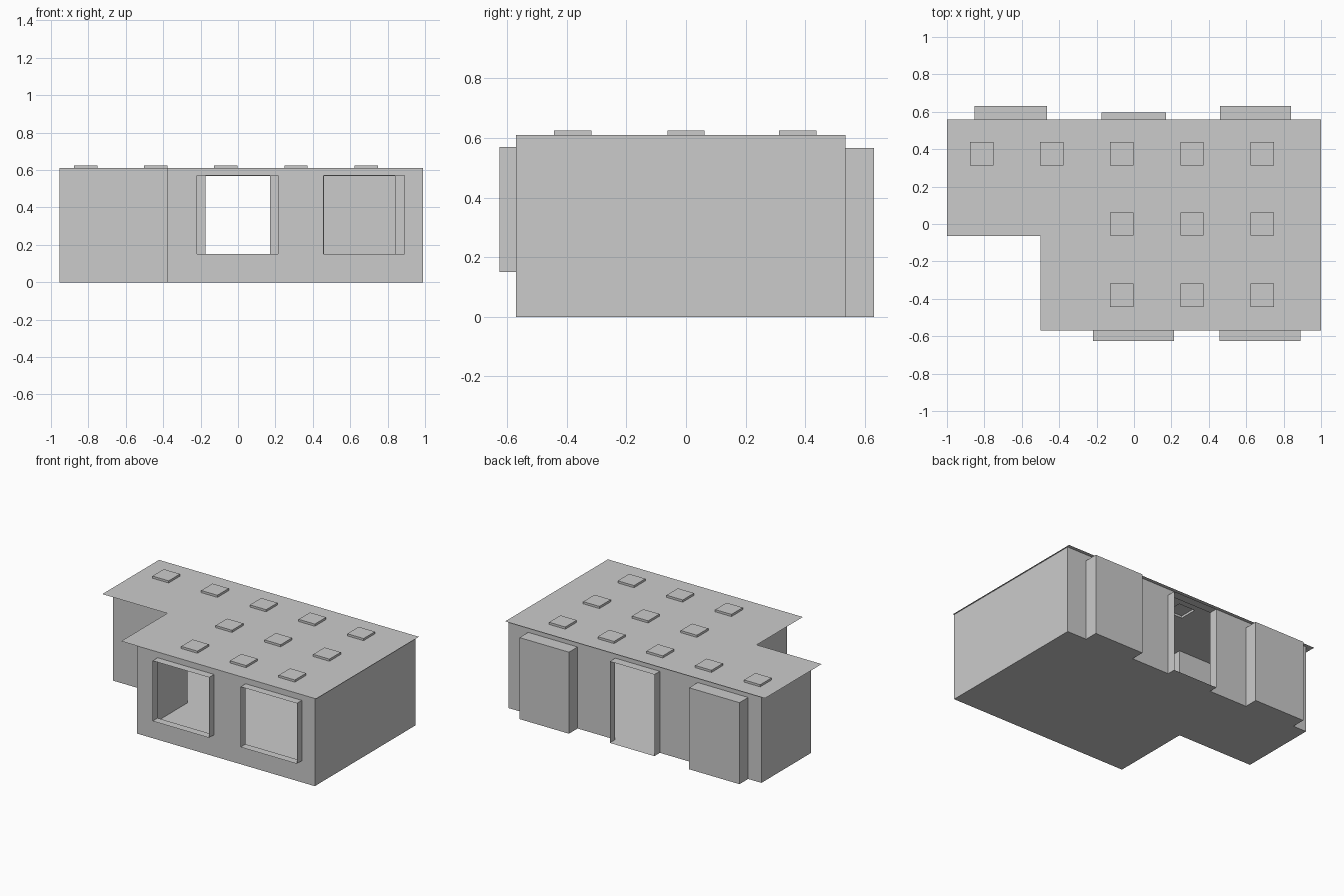
import bpy, bmesh
from mathutils import Vector

if "Cube" in bpy.data.objects:
    bpy.data.objects.remove(bpy.data.objects["Cube"])

X, Y, Z = Vector((1, 0, 0)), Vector((0, 1, 0)), Vector((0, 0, 1))
H = 0.61                                        # wall height
LEFT, INNER, RIGHT = -0.955, -0.38, 0.99        # wall positions in x
FRONT, STEP, BACK = -0.57, -0.01, 0.535         # wall positions in y


def panel(name, origin, a, b, size, features=(), notch=None):
    """Flat sheet in the a/b plane. Each feature (u0, u1, v0, v1, depth, capped)
    is an opening with a sleeve around it; notch is a rectangle left out."""
    n = a.cross(b)
    bm = bmesh.new()

    def quad(pts):
        bm.faces.new([bm.verts.new(origin + a * u + b * v + n * d) for u, v, d in pts])

    rects = [f[:4] for f in features] + ([notch] if notch else [])
    us = sorted({size[0], size[1]} | {u for r in rects for u in r[:2]})
    vs = sorted({size[2], size[3]} | {v for r in rects for v in r[2:]})
    for u0, u1 in zip(us, us[1:]):
        for v0, v1 in zip(vs, vs[1:]):
            cu, cv = (u0 + u1) / 2, (v0 + v1) / 2
            if any(r[0] < cu < r[1] and r[2] < cv < r[3] for r in rects):
                continue
            quad([(u0, v0, 0), (u1, v0, 0), (u1, v1, 0), (u0, v1, 0)])
    for u0, u1, v0, v1, d, capped in features:
        ring = [(u0, v0), (u1, v0), (u1, v1), (u0, v1)]
        for p, q in zip(ring, ring[1:] + ring[:1]):
            quad([(*p, 0), (*q, 0), (*q, d), (*p, d)])
        if capped:
            quad([(*p, d) for p in ring])
    bmesh.ops.remove_doubles(bm, verts=bm.verts, dist=1e-5)
    me = bpy.data.meshes.new(name)
    bm.to_mesh(me)
    bm.free()
    ob = bpy.data.objects.new(name, me)
    bpy.context.collection.objects.link(ob)
    return ob


# front wall with two open window sleeves
panel("front_wall", Y * FRONT, X, Z, (INNER, RIGHT, 0, H),
      [(-0.22, 0.215, 0.15, 0.57, 0.055, False),
       (0.457, 0.89, 0.15, 0.57, 0.055, False)])

# back wall with two closed bays and an open doorway (u runs along -x)
panel("back_wall", Y * BACK, -X, Z, (-RIGHT, -LEFT, 0, H),
      [(-0.84, -0.46, 0, 0.567, 0.095, True),
       (-0.17, 0.173, 0, 0.567, 0.06, False),
       (0.465, 0.853, 0, 0.567, 0.095, True)])

# plain side walls
panel("right_wall", X * RIGHT, Y, Z, (FRONT, BACK, 0, H))
panel("left_wall", X * LEFT, -Y, Z, (-BACK, -STEP, 0, H))
panel("inner_left_wall", X * INNER, -Y, Z, (-STEP, -FRONT, 0, H))
panel("wing_front_wall", Y * STEP, X, Z, (LEFT, INNER, 0, H))

# floor (v runs along -y)
panel("floor", Vector(), X, -Y, (LEFT, RIGHT, -BACK, -FRONT),
      notch=(LEFT, INNER, -STEP, -FRONT))

# overhanging roof sheet with raised skylights
s = 0.0625
skylights = []
for y, first in ((0.375, 0), (0.0, 2), (-0.38, 2)):
    for i in range(first, 5):
        x = -0.815 + 0.375 * i
        skylights.append((x - s, x + s, y - s, y + s, 0.015, True))
panel("roof", Z * H, X, Y, (-1, 1, FRONT, 0.56), skylights,
      notch=(-1, -0.5, FRONT, -0.063))
